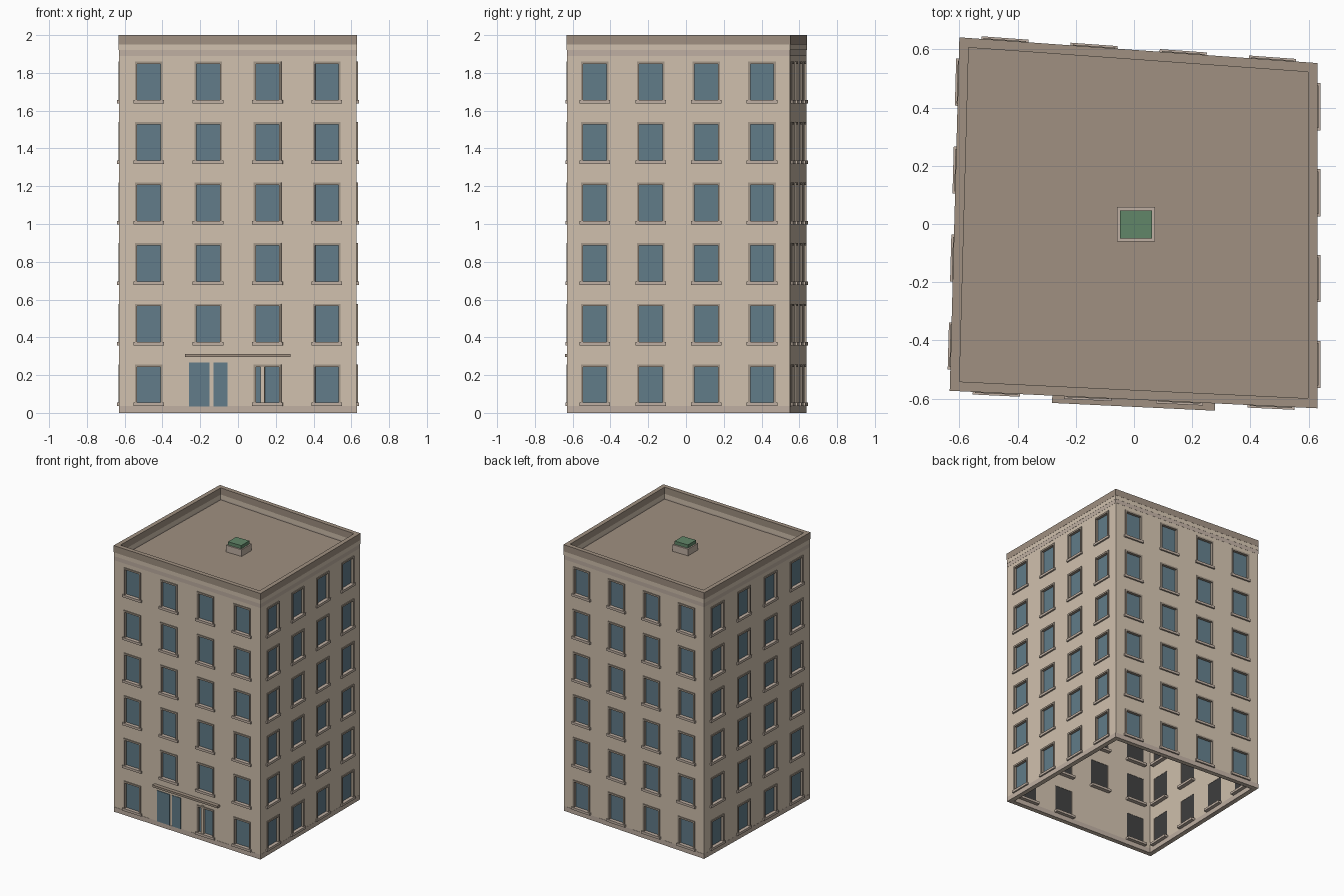
import bpy, bmesh
from mathutils import Vector

if "Cube" in bpy.data.objects:
    bpy.data.objects.remove(bpy.data.objects["Cube"])

CORNERS = [Vector(c) for c in ((-.63, -.57), (.628, -.63), (.628, .55), (-.597, .638))]
FLOORS, COLS, STEP, Z0, WH, WW, THICK = 6, 4, .3206, .048, .208, .146, .03
ROOF_Z = 1.91


def material(name, rgb):
    m = bpy.data.materials.new(name)
    m.diffuse_color = (*rgb, 1)
    m.use_nodes = True
    m.node_tree.nodes["Principled BSDF"].inputs["Base Color"].default_value = m.diffuse_color
    return m


STONE = material("stone", (.63, .53, .42))
TRIM = material("trim", (.52, .43, .36))
DARK = material("cornice_brown", (.35, .28, .22))
FRAME = material("frame_brown", (.36, .30, .24))
GLASS = material("glass", (.12, .20, .25))
BACK = material("dark_interior", (.05, .05, .05))
GREEN = material("green_glass", (.12, .24, .14))


def finish(bm, name, mat):
    bmesh.ops.recalc_face_normals(bm, faces=bm.faces)
    me = bpy.data.meshes.new(name)
    bm.to_mesh(me)
    bm.free()
    ob = bpy.data.objects.new(name, me)
    me.materials.append(mat)
    bpy.context.collection.objects.link(ob)
    return ob


def prism(bm, base, z0, z1):
    lo = [bm.verts.new((p[0], p[1], z0)) for p in base]
    hi = [bm.verts.new((p[0], p[1], z1)) for p in base]
    n = len(base)
    bm.faces.new(lo)
    bm.faces.new(hi)
    for i in range(n):
        bm.faces.new((lo[i], lo[(i + 1) % n], hi[(i + 1) % n], hi[i]))


class Side:
    """Local frame of one facade: s along the wall, d outward."""
    def __init__(self, k):
        self.p = CORNERS[k]
        edge = CORNERS[(k + 1) % 4] - self.p
        self.length = edge.length
        self.u = edge.normalized()
        self.n = Vector((self.u.y, -self.u.x))

    def at(self, s, d):
        return self.p + self.u * s + self.n * d

    def box(self, bm, s0, s1, d0, d1, z0, z1):
        prism(bm, [self.at(s, d) for s, d in ((s0, d0), (s1, d0), (s1, d1), (s0, d1))], z0, z1)


SIDES = [Side(k) for k in range(4)]


def offset_corners(d):
    out = []
    for k in range(4):
        a, b = SIDES[k - 1].n, SIDES[k].n
        out.append(CORNERS[k] + (a + b) * (d / (1 + a.dot(b))))
    return out


def ring(name, d0, d1, z0, z1, mat):
    bm = bmesh.new()
    loops = [[bm.verts.new((p.x, p.y, z)) for p in offset_corners(d)]
             for d, z in ((d0, z0), (d1, z0), (d1, z1), (d0, z1))]
    for i in range(4):
        for k in range(4):
            a, b = loops[i], loops[(i + 1) % 4]
            bm.faces.new((a[k], a[(k + 1) % 4], b[(k + 1) % 4], b[k]))
    return finish(bm, name, mat)


def is_entrance(k, col, floor):
    return k == 0 and col == 1 and floor == 0


# Walls with window openings
bm = bmesh.new()
zs = [0] + [z for f in range(FLOORS) for z in (Z0 + f * STEP, Z0 + f * STEP + WH)] + [1.89]
for k, sd in enumerate(SIDES):
    ss = [0]
    for c in range(COLS):
        m = sd.length * (c + .5) / COLS
        ss += [m - WW / 2, m + WW / 2]
    ss.append(sd.length)
    for i in range(len(ss) - 1):
        for j in range(len(zs) - 1):
            if i % 2 and j % 2 and not is_entrance(k, i // 2, j // 2):
                continue
            bm.faces.new([bm.verts.new((*sd.at(s, 0), z)) for s, z in (
                (ss[i], zs[j]), (ss[i + 1], zs[j]), (ss[i + 1], zs[j + 1]), (ss[i], zs[j + 1]))])
bmesh.ops.remove_doubles(bm, verts=bm.verts, dist=1e-4)
walls = finish(bm, "walls", STONE)
mod = walls.modifiers.new("thickness", "SOLIDIFY")
mod.thickness, mod.offset, mod.use_even_offset = THICK, -1, True

# Windows: frames, sills, glass and dark backing
frames, sills, glass, backs = (bmesh.new() for _ in range(4))
for k, sd in enumerate(SIDES):
    for c in range(COLS):
        m = sd.length * (c + .5) / COLS
        for f in range(FLOORS):
            if is_entrance(k, c, f):
                continue
            z = Z0 + f * STEP
            h = WW / 2
            for a, b in ((m - h, m - h + .011), (m + h - .011, m + h)):
                sd.box(frames, a, b, -.018, .006, z, z + WH)
            sd.box(frames, m - h, m + h, -.018, .006, z + WH - .012, z + WH + .001)
            sd.box(sills, m - h - .008, m + h + .008, -.06, .012, z - .012, z + .006)
            sd.box(glass, m - h, m + h, -.018, -.014, z, z + WH)
            sd.box(backs, m - h, m + h, -.028, -.022, z, z + WH)
finish(frames, "window_frames", FRAME)
finish(sills, "window_sills", TRIM)
finish(glass, "window_glass", GLASS)
finish(backs, "window_backing", BACK)

# Entrance doors, post and canopy on the front
front = SIDES[0]
mid = .63
for name, a, b, d, z0, z1, mat in (
        ("door_left", -.26, -.15, .004, .035, .267, GLASS),
        ("door_right", -.13, -.055, .004, .035, .267, GLASS),
        ("entrance_post", .12, .142, .004, .04, .265, STONE),
        ("canopy", -.28, .28, .028, .295, .311, DARK)):
    bm = bmesh.new()
    front.box(bm, mid + a, mid + b, -.02, d, z0, z1)
    finish(bm, name, mat)

# Plinth and cornice bands
ring("plinth", .001, -THICK - .004, 0, .036, TRIM)
ring("lower_cornice", .001, -THICK, 1.89, 1.92, TRIM)
ring("middle_cornice", .002, -THICK, 1.92, 1.95, STONE)
ring("parapet", .003, -THICK, 1.95, 2.0, DARK)

# Roof slab
bm = bmesh.new()
prism(bm, offset_corners(-THICK + .002), ROOF_Z - .02, ROOF_Z)
finish(bm, "roof", DARK)

# Roof hatch with green glazing
for name, x0, x1, y0, y1, z0, z1, mat in (
        ("skylight_base", -.058, .072, -.06, .058, ROOF_Z, 1.96, TRIM),
        ("skylight_glass", -.048, .062, -.05, .046, 1.96, 1.985, GREEN)):
    bm = bmesh.new()
    prism(bm, [(x0, y0), (x1, y0), (x1, y1), (x0, y1)], z0, z1)
    finish(bm, name, mat)
